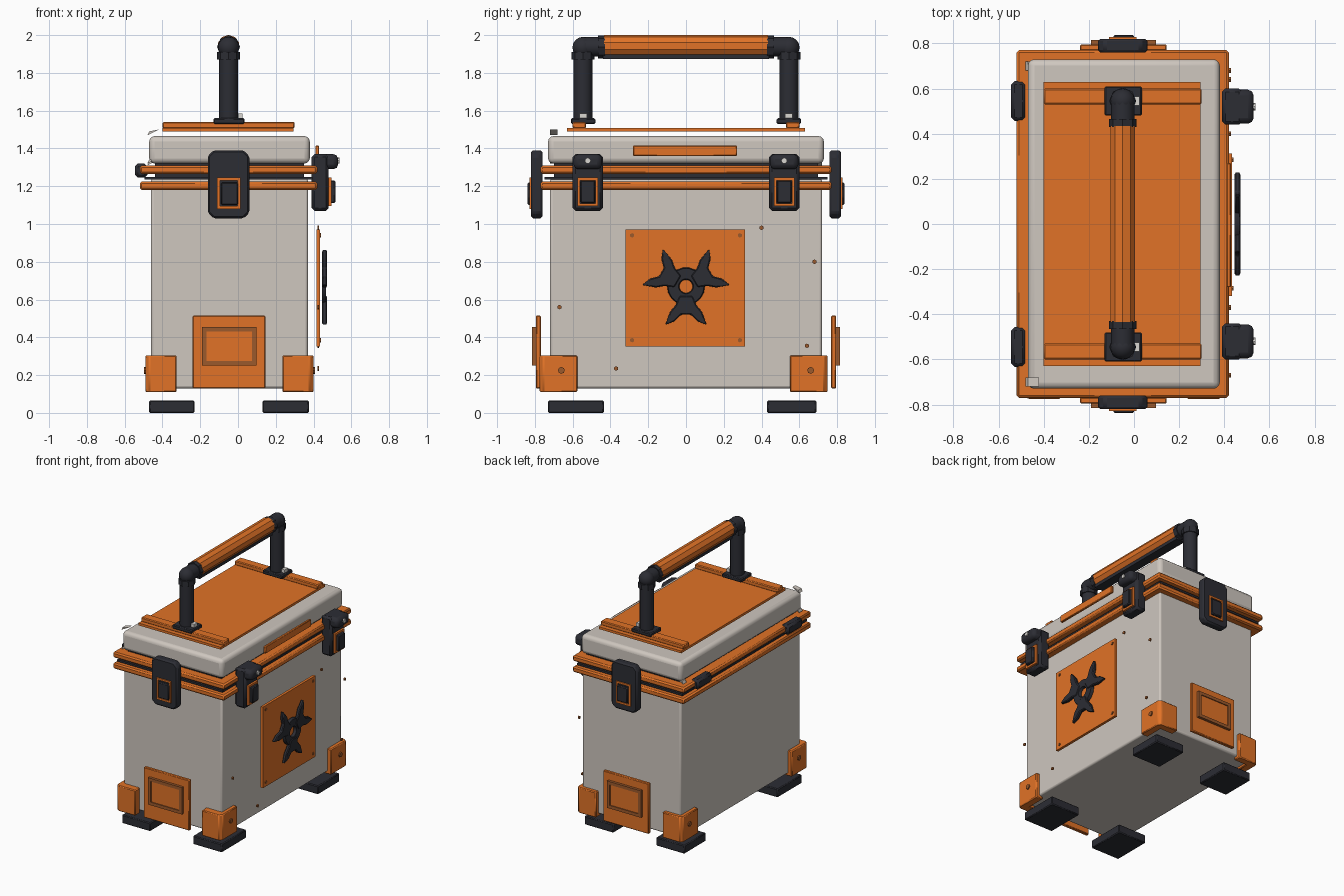
import bpy, bmesh, math
from mathutils import Vector

cube = bpy.data.objects.get("Cube")
if cube:
    bpy.data.objects.remove(cube, do_unlink=True)


def material(name, rgb):
    m = bpy.data.materials.new(name)
    m.use_nodes = True
    m.diffuse_color = (*rgb, 1)
    bsdf = next(n for n in m.node_tree.nodes if n.type == 'BSDF_PRINCIPLED')
    bsdf.inputs["Base Color"].default_value = (*rgb, 1)
    return m


ORANGE = material("orange", (0.75, 0.17, 0.02))
SHELL = material("warm grey", (0.62, 0.57, 0.52))
DARK = material("charcoal", (0.025, 0.026, 0.034))
RUST = material("rust brown", (0.33, 0.10, 0.025))
STEEL = material("pale metal", (0.7, 0.68, 0.65))


def finish(name, bm, mat, bevel=0, segments=1):
    bmesh.ops.recalc_face_normals(bm, faces=bm.faces)
    mesh = bpy.data.meshes.new(name)
    bm.to_mesh(mesh)
    bm.free()
    mesh.materials.append(mat)
    ob = bpy.data.objects.new(name, mesh)
    bpy.context.collection.objects.link(ob)
    if bevel:
        mod = ob.modifiers.new("bevel", 'BEVEL')
        mod.width, mod.segments = bevel, segments
    bpy.ops.object.select_all(action='DESELECT')
    ob.select_set(True)
    bpy.context.view_layer.objects.active = ob
    bpy.ops.object.shade_smooth_by_angle(angle=math.radians(35))
    return ob


def box(name, x, y, z, mat, bevel=0, segments=1):
    bm = bmesh.new()
    bmesh.ops.create_cube(bm, size=1)
    for v in bm.verts:
        v.co = [(a[0] + a[1]) / 2 + c * abs(a[1] - a[0]) for a, c in zip((x, y, z), v.co)]
    return finish(name, bm, mat, bevel, segments)


def prism(name, points, axis, lo, hi, mat, bevel=0):
    """Extrude a 2D outline along an axis; the outline uses the other two axes in order."""
    bm = bmesh.new()
    rings = []
    for d in (lo, hi):
        ring = []
        for p in points:
            co = list(p)
            co.insert("xyz".index(axis), d)
            ring.append(bm.verts.new(co))
        rings.append(ring)
        bm.faces.new(ring)
    for i in range(len(points)):
        j = (i + 1) % len(points)
        bm.faces.new((rings[0][i], rings[0][j], rings[1][j], rings[1][i]))
    return finish(name, bm, mat, bevel)


def rod(name, a, b, radius, mat, sides=12):
    a, b = Vector(a), Vector(b)
    bm = bmesh.new()
    bmesh.ops.create_cone(bm, cap_ends=True, segments=sides, radius1=radius,
                          radius2=radius, depth=(b - a).length)
    turn = (b - a).to_track_quat('Z', 'Y')
    for v in bm.verts:
        v.co = turn @ v.co + (a + b) / 2
    return finish(name, bm, mat)


def frame(name, outer, border, axis, lo, hi, mat):
    """Rectangular border made of four bars."""
    (u0, u1), (v0, v1) = outer
    for i, (u, v) in enumerate((((u0, u1), (v0, v0 + border)), ((u0, u1), (v1 - border, v1)),
                                ((u0, u0 + border), (v0, v1)), ((u1 - border, u1), (v0, v1)))):
        corners = [(u[0], v[0]), (u[1], v[0]), (u[1], v[1]), (u[0], v[1])]
        prism(f"{name}_{i}", corners, axis, lo, hi, mat)


CX = -0.05  # middle of the case across its width

# Case, seal, rails and lid
box("case_body", (-0.46, 0.37), (-0.72, 0.72), (0.13, 1.24), SHELL, 0.012, 2)
box("seal", (-0.495, 0.395), (-0.75, 0.75), (1.235, 1.25), DARK)
box("seal_core", (-0.44, 0.35), (-0.70, 0.70), (1.2, 1.34), DARK)
for name, z in (("lower_rail", 1.203), ("upper_rail", 1.287)):
    box(name, (-0.52, 0.42), (-0.77, 0.77), (z - 0.022, z + 0.022), ORANGE, 0.01)
box("lid", (-0.47, 0.38), (-0.73, 0.73), (1.32, 1.465), SHELL, 0.028, 3)
box("lid_plate", (-0.40, 0.295), (-0.63, 0.63), (1.49, 1.508), ORANGE)
prism("lid_pull", [(-0.28, 1.36), (0.27, 1.36), (0.27, 1.415), (-0.28, 1.415)],
      'x', 0.41, 0.43, ORANGE, 0.004)

# Carry handle
for s in (-1, 1):
    end = "front" if s < 0 else "back"
    y = s * 0.545
    box(f"{end}_lid_bar", (-0.40, 0.30), sorted((s * 0.53, s * 0.60)), (1.506, 1.54), ORANGE, 0.006)
    box(f"{end}_handle_foot", (-0.13, 0.035), (y - 0.065, y + 0.065), (1.53, 1.56), DARK, 0.006)
    box(f"{end}_handle_bolt", (0.0, 0.025), (y - 0.02, y + 0.02), (1.56, 1.585), STEEL)
    rod(f"{end}_handle_post", (CX, y, 1.55), (CX, y, 1.94), 0.05, DARK)
    rod(f"{end}_post_collar", (CX, y, 1.87), (CX, y, 1.91), 0.06, DARK, 8)
    rod(f"{end}_elbow_arm", (CX, y, 1.938), (CX, s * 0.42, 1.938), 0.052, DARK)
    rod(f"{end}_elbow_collar", (CX, s * 0.43, 1.938), (CX, s * 0.465, 1.938), 0.061, DARK, 8)
    bm = bmesh.new()
    bmesh.ops.create_uvsphere(bm, u_segments=12, v_segments=8, radius=0.056)
    bmesh.ops.translate(bm, verts=bm.verts, vec=(CX, y, 1.935))
    finish(f"{end}_elbow", bm, DARK)
rod("handle_grip", (CX, -0.435, 1.943), (CX, 0.435, 1.943), 0.058, ORANGE, 10)
box("grip_underside", (-0.085, -0.015), (-0.44, 0.44), (1.873, 1.9), DARK)

# Front and back: latch and label plate
for s in (-1, 1):
    end = "front" if s < 0 else "back"

    def depth(a, b):
        return sorted((s * a, s * b))

    c, x0, x1, z0, z1 = 0.03, -0.16, 0.06, 1.03, 1.39
    outline = [(x0 + c, z0), (x1 - c, z0), (x1, z0 + c), (x1, z1 - c),
               (x1 - c, z1), (x0 + c, z1), (x0, z1 - c), (x0, z0 + c)]
    prism(f"{end}_latch", outline, 'y', *depth(0.76, 0.82), DARK, 0.01)
    frame(f"{end}_latch_trim", ((-0.11, 0.012), (1.08, 1.245)), 0.014, 'y', *depth(0.815, 0.828), ORANGE)
    box(f"{end}_latch_button", (-0.09, 0.0), depth(0.81, 0.838), (1.10, 1.22), DARK, 0.006)
    box(f"{end}_label_plate", (-0.24, 0.145), depth(0.768, 0.795), (0.13, 0.515), ORANGE, 0.005)
    frame(f"{end}_label_frame", ((-0.19, 0.097), (0.25, 0.455)), 0.024, 'y', *depth(0.79, 0.815), RUST)
    box(f"{end}_label", (-0.17, 0.077), depth(0.79, 0.808), (0.27, 0.435), ORANGE)

# Side clasps: tall toggles on the left, short hinges on the right
for s in (-1, 1):
    end = "front" if s < 0 else "back"
    y = s * 0.52
    box(f"{end}_clasp", (0.39, 0.48), (y - 0.08, y + 0.08), (1.07, 1.37), DARK, 0.015)
    box(f"{end}_clasp_knob", (0.40, 0.53), (y - 0.075, y + 0.075), (1.29, 1.37), DARK, 0.025, 2)
    rod(f"{end}_clasp_bolt", (0.50, y, 1.335), (0.538, y, 1.335), 0.016, STEEL, 8)
    frame(f"{end}_clasp_trim", ((y - 0.055, y + 0.055), (1.095, 1.245)), 0.014, 'x', 0.475, 0.495, ORANGE)
    box(f"{end}_clasp_button", (0.47, 0.515), (y - 0.038, y + 0.038), (1.11, 1.23), DARK, 0.006)
    box(f"{end}_hinge", (-0.545, -0.48), (s * 0.545 - 0.088, s * 0.545 + 0.088),
        (1.245, 1.32), DARK, 0.015)

# Corner guards and feet
for sx in (-1, 1):
    for sy in (-1, 1):
        tag = ("left" if sx > 0 else "right") + ("_front" if sy < 0 else "_back")
        ox = 0.40 if sx > 0 else -0.49
        oy = 0.75 if sy > 0 else -0.775
        w, l, t, c = 0.165, 0.20, 0.06, 0.02
        corner = [(0, l), (0, c), (c, 0), (w, 0), (w, t), (t, t), (t, l)]
        guard = [(ox - sx * u, oy - sy * v) for u, v in corner]
        prism(f"{tag}_corner_guard", guard, 'z', 0.11, 0.305, ORANGE, 0.006)
        by = sy * 0.66
        rod(f"{tag}_guard_bolt", (ox - sx * 0.01, by, 0.225), (ox + sx * 0.008, by, 0.225), 0.018, RUST, 8)
        fx = (0.13, 0.375) if sx > 0 else (-0.47, -0.23)
        fy = (0.43, 0.69) if sy > 0 else (-0.73, -0.435)
        box(f"{tag}_foot", fx, fy, (0, 0.065), DARK, 0.006)

# Left side warning panel with three-pronged relief
box("warning_panel", (0.415, 0.435), (-0.32, 0.312), (0.352, 0.97), ORANGE)
for y in (-0.285, 0.285):
    for z in (0.385, 0.94):
        rod("panel_rivet", (0.43, y, z), (0.44, y, z), 0.012, RUST, 6)
half = [(0.05, -0.035), (0.10, -0.055), (0.135, -0.085), (0.205, -0.11), (0.185, -0.06), (0.15, -0.025)]
prong = half + [(u, -v) for u, v in reversed(half)]
for k in range(3):
    a = math.radians(30 + 120 * k)
    ca, sa = math.cos(a), math.sin(a)
    prism(f"relief_prong_{k}", [(u * ca - v * sa, 0.67 + u * sa + v * ca) for u, v in prong],
          'x', 0.445, 0.472, DARK, 0.006)
bm = bmesh.new()
n = 18
loops = [[bm.verts.new((x, r * math.cos(2 * math.pi * i / n), 0.67 + r * math.sin(2 * math.pi * i / n)))
          for i in range(n)] for r, x in ((0.035, 0.445), (0.10, 0.445), (0.095, 0.467), (0.04, 0.467))]
for k in range(4):
    for i in range(n):
        j, m = (i + 1) % n, (k + 1) % 4
        bm.faces.new((loops[k][i], loops[k][j], loops[m][j], loops[m][i]))
finish("relief_ring", bm, DARK)

# Loose studs along the left wall
for y, z in ((0.4, 0.98), (0.68, 0.8), (-0.67, 0.56), (-0.37, 0.235), (0.64, 0.355)):
    rod("wall_stud", (0.42, y, z), (0.43, y, z), 0.012, RUST, 6)

# Torn corner flaps on the lid
for y, z in ((-0.72, 1.47), (0.72, 1.31), (-0.72, 1.32)):
    s = 1 if y > 0 else -1
    prism("lid_flap", [(-0.48, z), (-0.42, z + 0.03), (-0.47, z + 0.02)], 'y',
          *sorted((y, y - s * 0.04)), SHELL)
